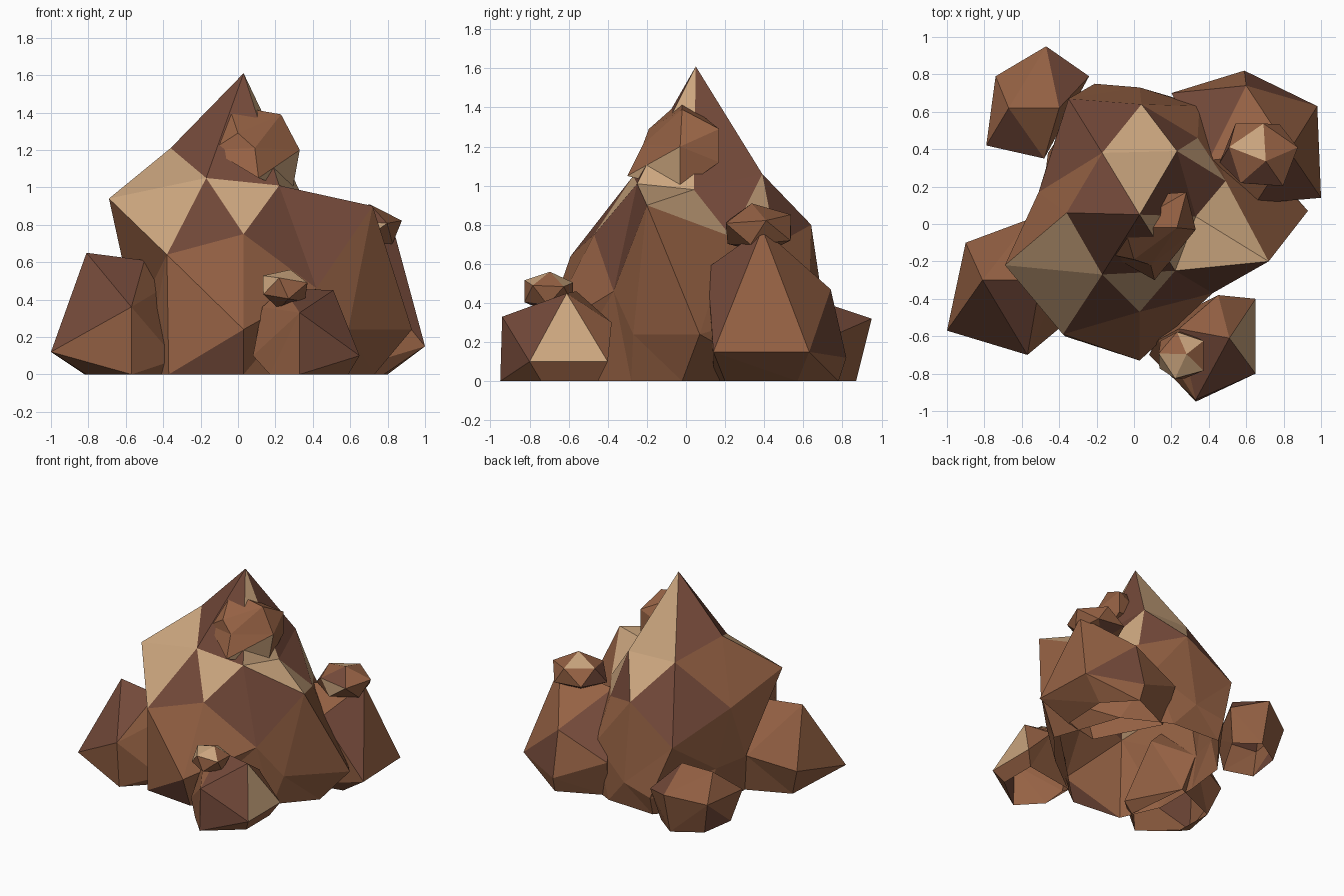
import bpy
import bmesh
import random
from mathutils import Vector, Euler

default_cube = bpy.data.objects.get("Cube")
if default_cube:
    bpy.data.objects.remove(default_cube, do_unlink=True)

random.seed(4)


def make_material(name, colour):
    material = bpy.data.materials.new(name)
    material.use_nodes = True
    material.diffuse_color = (*colour, 1)
    shader = next(n for n in material.node_tree.nodes if n.type == "BSDF_PRINCIPLED")
    shader.inputs["Base Color"].default_value = (*colour, 1)
    shader.inputs["Roughness"].default_value = 1
    return material


BROWN, DARK, TAN = range(3)
materials = [
    make_material("warm_brown", (.3, .12, .057)),
    make_material("dark_brown", (.17, .066, .041)),
    make_material("sandy_tan", (.6, .38, .21)),
]


def finish(name, bm):
    """Turn the bmesh into a flat shaded object with the shared materials."""
    mesh = bpy.data.meshes.new(name)
    bm.to_mesh(mesh)
    bm.free()
    for material in materials:
        mesh.materials.append(material)
    rock = bpy.data.objects.new(name, mesh)
    bpy.context.collection.objects.link(rock)
    return rock


def paint_nearest(bm, spots, index):
    """Colour the facet nearest to each spot."""
    for spot in spots:
        target = Vector(spot)
        facet = min(bm.faces, key=lambda f: (f.calc_center_median() - target).length)
        facet.material_index = index


def boulder(name, centre, corners, base=(), dark=(), tan=()):
    """Wrap facets round the corners as seen from the centre, open underneath."""
    bm = bmesh.new()
    middle = Vector(centre)
    places = {}
    for corner in list(corners) + [(x, y, 0) for x, y in base]:
        place = Vector(corner)
        vert = bm.verts.new((place - middle).normalized())
        places[vert] = place
    bmesh.ops.convex_hull(bm, input=list(bm.verts))
    for vert, place in places.items():
        if vert.is_valid:
            vert.co = place
    bmesh.ops.recalc_face_normals(bm, faces=list(bm.faces))
    underside = [f for f in bm.faces if all(v.co.z < .01 for v in f.verts)]
    if underside:
        bmesh.ops.delete(bm, geom=underside, context="FACES")
    paint_nearest(bm, dark, DARK)
    paint_nearest(bm, tan, TAN)
    return finish(name, bm)


def pebble(name, centre, size, tilt, sandy_sides):
    """Uneven twenty-sided stone with one sandy facet towards each given side."""
    bm = bmesh.new()
    bmesh.ops.create_icosphere(bm, subdivisions=1, radius=1)
    turn = Euler(tilt).to_matrix()
    for vert in bm.verts:
        spread = random.uniform(.94, 1.08)
        place = turn @ vert.co * spread
        vert.co = Vector(p * s + c for p, s, c in zip(place, size, centre))
    bm.normal_update()
    for i, facet in enumerate(bm.faces):
        facet.material_index = DARK if i % 4 == 0 else BROWN
    for side in sandy_sides:
        facet = max(bm.faces, key=lambda f: f.normal.dot(Vector(side)))
        facet.material_index = TAN
    return finish(name, bm)


# Tall central rock
boulder(
    "main_peak", (.02, .02, .4),
    corners=[
        (.03, .05, 1.61), (-.36, .06, 1.21), (-.17, -.27, 1.05),
        (.22, -.25, 1.01), (.33, .04, .98), (.49, .23, .74),
        (.23, .39, 1.06), (-.17, .38, 1.07), (-.69, -.22, .94),
        (-.38, -.59, .64), (.03, -.47, .75), (.72, -.2, .9),
        (.04, .64, .8), (-.35, .67, .55), (.35, .63, .4), (.34, .46, .7),
        (.03, -.73, .24), (.42, -.37, .46), (.59, -.27, .24),
        (.93, .07, .24), (-.51, .17, .72), (-.55, .04, .3), (-.47, .3, .28),
        (-.21, .75, .15), (.03, .73, .2),
    ],
    base=[
        (-.37, -.6), (.03, -.64), (.5, -.28), (.73, -.02), (.55, .5),
        (.2, .68), (-.2, .7), (-.46, .38), (-.5, .05), (-.5, -.3),
    ],
    dark=[
        (-.17, -.05, 1.29), (-.17, -.44, .81), (.2, .16, 1.21),
        (.35, .22, .92), (-.17, .16, 1.3), (-.29, .37, .94),
        (-.16, .56, .81), (.22, -.36, .74), (.08, -.16, 1.22),
        (.45, -.27, .79), (-.2, -.64, .1), (.2, .5, .85),
    ],
    tan=[
        (-.41, -.14, 1.07), (-.41, -.36, .88), (.03, -.33, .94),
        (.03, .27, 1.25), (.03, .47, .98), (.42, -.14, .96),
        (.51, .02, .87), (.19, -.05, 1.2), (.35, .36, .83),
    ],
)

# Low rocks round the foot
boulder(
    "front_right_rock", (-.6, -.32, .25),
    corners=[
        (-.81, -.3, .65), (-.5, -.3, .61), (-.57, -.7, .36),
        (-1, -.57, .12), (-.9, -.1, .22), (-.33, -.5, .08),
        (-.55, .03, .3), (-.37, -.25, .48),
    ],
    base=[(-.81, -.48), (-.57, -.67), (-.4, -.5), (-.82, -.16), (-.45, 0)],
    dark=[(-.79, -.52, .38), (-.63, -.43, .54)],
)
boulder(
    "back_right_rock", (-.53, .62, .2),
    corners=[
        (-.47, .95, .32), (-.74, .79, .25), (-.79, .42, .25),
        (-.48, .35, .27), (-.24, .79, .25), (-.67, .62, .43), (-.4, .62, .43),
    ],
    base=[(-.47, .87), (-.68, .74), (-.72, .47), (-.5, .4), (-.3, .74)],
    dark=[(-.34, .79, .33), (-.65, .46, .32), (-.7, .75, .1)],
)
boulder(
    "back_left_rock", (.65, .42, .3),
    corners=[
        (.83, .39, .78), (1, .14, .15), (.98, .63, .15), (.6, .74, .47),
        (.59, .82, .12), (.65, .11, .58), (.4, .34, .7), (.2, .7, .3),
    ],
    base=[(.78, .2), (.8, .57), (.6, .78), (.25, .62), (.5, .14)],
    dark=[(.83, .21, .5), (.4, .6, .49), (.86, .73, .25)],
)
boulder(
    "front_left_rock", (.37, -.64, .2),
    corners=[
        (.51, -.61, .45), (.65, -.8, .1), (.65, -.4, .1), (.33, -.94, .33),
        (.08, -.7, .1), (.13, -.62, .36), (.45, -.38, .3), (.24, -.56, .46),
    ],
    base=[(.33, -.95), (.59, -.74), (.59, -.45), (.17, -.78), (.17, -.52)],
    dark=[(.5, -.78, .29), (.36, -.7, .41), (.53, -.9, .15)],
    tan=[(.6, -.6, .22)],
)

# Stone lodged below the peak
boulder(
    "peak_stone", (.1, -.05, 1.2),
    corners=[
        (.09, -.22, 1.21), (.11, -.3, 1.05), (0, -.19, 1.29),
        (-.05, -.02, 1.44), (.23, -.02, 1.39), (.33, -.03, 1.2),
        (.29, -.03, .98), (.28, .17, 1.29), (.28, .17, 1.12),
        (-.14, -.16, 1.2), (-.02, .15, 1.15),
    ],
    tan=[(.24, -.12, 1.08)],
)

# Small stones resting on the larger rocks
pebble("front_stone", (.25, -.7, .455), (.145, .145, .11), (.1, .2, .6),
       [(.3, .4, .8), (.5, -.4, .6), (-.1, -.5, .7), (-.8, -.4, .2)])
pebble("side_stone", (.67, .37, .775), (.215, .2, .13), (.2, .1, .3),
       [(-.5, .2, .8), (-.1, -.9, -.2)])
